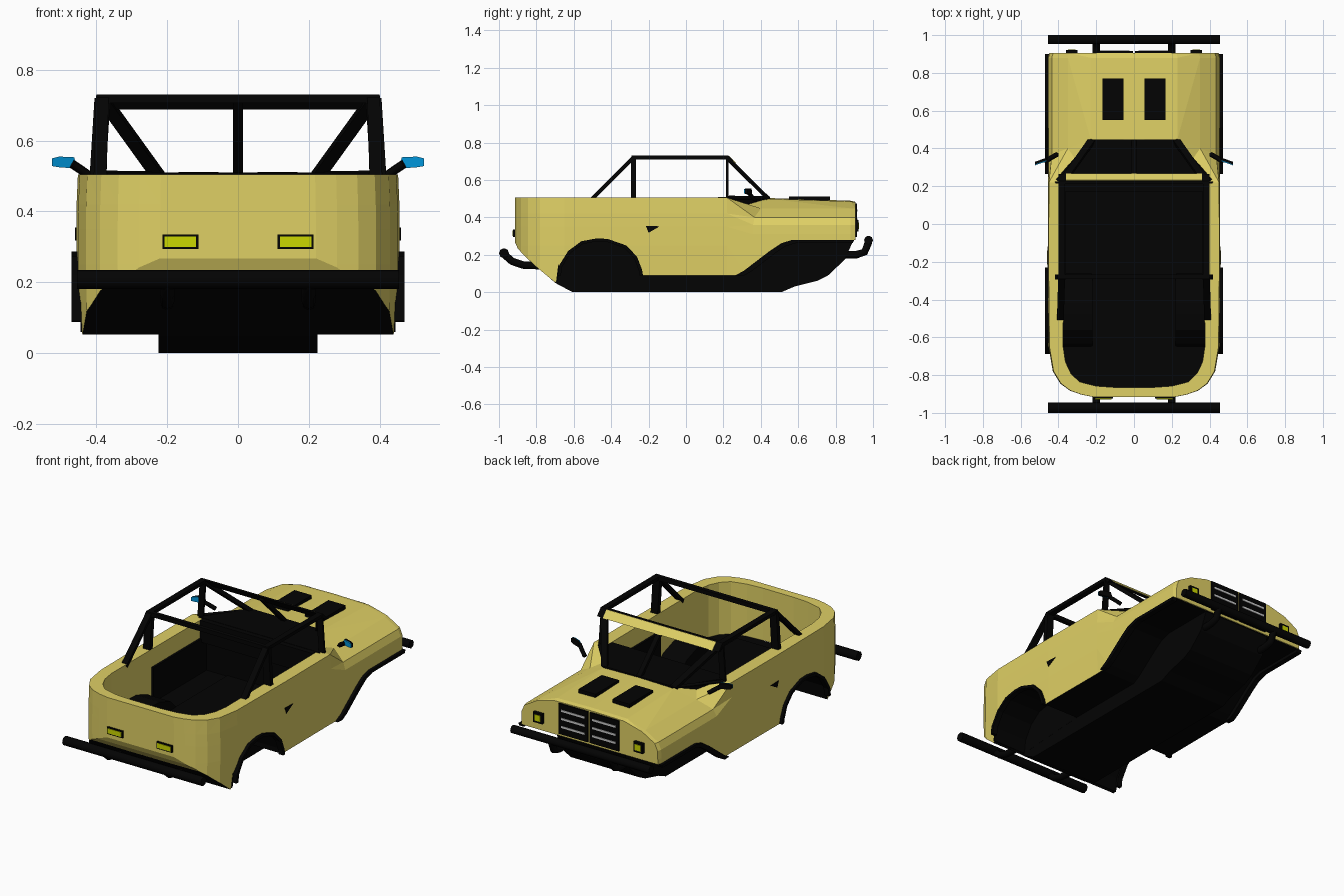
import bpy, bmesh
from mathutils import Vector

if "Cube" in bpy.data.objects:
    bpy.data.objects.remove(bpy.data.objects["Cube"])


def material(name, rgb):
    m = bpy.data.materials.new(name)
    m.diffuse_color = (*rgb, 1)
    m.use_nodes = True
    m.node_tree.nodes["Principled BSDF"].inputs["Base Color"].default_value = m.diffuse_color
    return m


SAND = material("sand_paint", (0.74, 0.63, 0.13))
BLACK = material("black_trim", (0.001, 0.001, 0.001))
LAMP = material("lamp_yellow", (0.6, 0.68, 0.0))
BLUE = material("mirror_blue", (0.0, 0.3, 0.7))


def finish(name, bm, mat=None):
    bmesh.ops.recalc_face_normals(bm, faces=bm.faces)
    me = bpy.data.meshes.new(name)
    bm.to_mesh(me)
    bm.free()
    ob = bpy.data.objects.new(name, me)
    bpy.context.collection.objects.link(ob)
    if mat:
        me.materials.append(mat)
    return ob


def skin(name, a, b, mat=None):
    """Join two matching closed outlines into a solid."""
    bm = bmesh.new()
    r0, r1 = [[bm.verts.new(p) for p in r] for r in (a, b)]
    bm.faces.new(r0)
    bm.faces.new(r1)
    for i in range(len(r0)):
        j = (i + 1) % len(r0)
        bm.faces.new((r0[i], r0[j], r1[j], r1[i]))
    return finish(name, bm, mat)


def prism(name, pts, axis, a, b, mat=None):
    """Extrude a (y,z) outline along x, or an (x,y) outline along z."""
    return skin(name, *[[(t, p, q) if axis == 'x' else (p, q, t) for p, q in pts] for t in (a, b)], mat)


def box(name, x, y, z, mat=None):
    return prism(name, [(x[0], y[0]), (x[1], y[0]), (x[1], y[1]), (x[0], y[1])], 'z', *z, mat)


def beam(name, p, q, w, t, mat=BLACK):
    """Flat bar from p to q: w wide along x, t thick across."""
    p, q = Vector(p), Vector(q)
    u = Vector((w / 2, 0, 0))
    v = (q - p).cross(Vector((1, 0, 0))).normalized() * t / 2
    return skin(name, *[[c + u + v, c - u + v, c - u - v, c + u - v] for c in (p, q)], mat)


def tube(name, pts, r, res=0, mat=BLACK):
    cu = bpy.data.curves.new(name, 'CURVE')
    cu.dimensions = '3D'
    cu.bevel_depth, cu.bevel_resolution, cu.use_fill_caps = r, res, True
    sp = cu.splines.new('POLY')
    sp.points.add(len(pts) - 1)
    for p, c in zip(sp.points, pts):
        p.co = (*c, 1)
    tmp = bpy.data.objects.new(name + "_path", cu)
    bpy.context.collection.objects.link(tmp)
    me = bpy.data.meshes.new_from_object(tmp.evaluated_get(bpy.context.evaluated_depsgraph_get()))
    bpy.data.objects.remove(tmp)
    ob = bpy.data.objects.new(name, me)
    bpy.context.collection.objects.link(ob)
    me.materials.clear()
    me.materials.append(mat)
    return ob


# Body: half sections lofted from the tail to the nose
def tub(w):
    return [(w * .99, .04), (w, .25), (w, .35), (w * .998, .42), (w * .99, .505), (w * .5, .505), (0, .505)]


def hood(k, top):
    return [(.455 * k, .04), (.455 * k, .31), (.453 * k, .36), (.435 * k, .4),
            (.35 * k, .448), (.23 * k, top - .004), (0, top)]


sections = [(-.915, tub(.22)), (-.903, tub(.28)), (-.882, tub(.34)), (-.845, tub(.39)), (-.78, tub(.43)),
            (-.65, tub(.452)), (-.2, tub(.457)), (.22, tub(.455)), (.45, hood(1, .503)),
            (.88, hood(1, .489)), (.905, hood(.985, .483))]
bm = bmesh.new()
rings = []
for y, half in sections:
    ring = half + [(-x, z) for x, z in reversed(half[:-1])]
    # the cowl joint sweeps backwards towards the sides
    sweep = .09 / .22 if y == .45 else 0
    rings.append([bm.verts.new((x, y - sweep * max(0, abs(x) - .23), z)) for x, z in ring])
for r0, r1 in zip(rings, rings[1:]):
    n = len(r0)
    for i in range(n):
        bm.faces.new((r0[i], r0[(i + 1) % n], r1[(i + 1) % n], r1[i]))
bm.faces.new(rings[0])
bm.faces.new(rings[-1])
bmesh.ops.triangulate(bm, faces=[f for f in bm.faces if len(f.verts) == 4])
body = finish("body", bm, SAND)

# Cut the wheel arches, tail slope and cockpit
rear_arch = [(-.69, .06), (-.68, .14), (-.63, .22), (-.56, .272), (-.48, .287),
             (-.42, .285), (-.32, .25), (-.262, .19), (-.235, .12), (-.23, .09)]
front_arch = [(.265, .09), (.31, .115), (.45, .222), (.51, .262), (.57, .28), (.9, .28)]
under = [(-1.1, -.2), (-1.1, .3), (-.93, .3), (-.9, .235), (-.87, .2), (-.8, .135), (-.7, .052)]
under += rear_arch + front_arch + [(1.1, .28), (1.1, -.2)]
half = [(.372, .22), (.375, -.65), (.363, -.73), (.335, -.79), (.29, -.835), (.2, -.858), (.1, -.865)]
cockpit = half + [(-x, y) for x, y in reversed(half)]
for cutter in (prism("underside_cutter", under, 'x', -.7, .7),
               prism("cockpit_cutter", cockpit, 'z', .195, 1)):
    mod = body.modifiers.new("cut", 'BOOLEAN')
    mod.operation, mod.solver, mod.object = 'DIFFERENCE', 'EXACT', cutter
    bpy.context.view_layer.objects.active = body
    bpy.ops.object.modifier_apply(modifier=mod.name)
    bpy.data.objects.remove(cutter)

# Black underside, floor and firewall on the body
me = body.data
me.materials.clear()
me.materials.append(SAND)
me.materials.append(BLACK)
for p in me.polygons:
    c, n = p.center, p.normal
    lower = c.z < .288 and abs(n.x) < .3 and -.86 < c.y < .88 and n.z < .9
    in_tub = abs(c.x) < .37 and c.y < .221
    floor = n.z > .9 and c.z < .3
    firewall = n.y < -.9 and in_tub and c.y > .2
    tub_wall = in_tub and abs(n.z) < .1 and c.z > .19 and c.y < .2
    p.material_index = int((lower and not tub_wall) or floor or firewall)

# Chassis
prism("chassis", [(-.8, .14), (-.7, .05), (-.61, .002), (-.58, 0), (.51, 0), (.58, .03), (.7, .06), (.76, .09),
                  (.85, .175), (.895, .279), (.23, .279), (.23, .2), (-.8, .2)], 'x', -.224, .224, BLACK)


def scaled(pts, c, k):
    return [(c[0] + (p[0] - c[0]) * k, c[1] + (p[1] - c[1]) * k) for p in pts]


for s, side in ((1, "right"), (-1, "left")):
    # Wheel arch flares
    for nm, arch, c in (("rear", [(-.687, .09)] + rear_arch[1:], (-.46, .09)), ("front", front_arch, (.8, .06))):
        prism(f"{nm}_{side}_flare", arch + scaled(arch, c, .92)[::-1], 'x', s * .44, s * .471, BLACK)
    # Rear wheel housing: arched shell closed on the inner side
    bm = bmesh.new()
    inner = [bm.verts.new((s * .222, *p)) for p in rear_arch]
    outer = [bm.verts.new((s * .445, *p)) for p in rear_arch]
    for i in range(len(inner) - 1):
        bm.faces.new((inner[i], inner[i + 1], outer[i + 1], outer[i]))
    bm.faces.new(inner)
    sol = finish(f"{side}_wheel_housing", bm, BLACK).modifiers.new("thickness", 'SOLIDIFY')
    sol.thickness, sol.offset = .008, 0
    # Cabin side panel
    box(f"{side}_cabin_panel", sorted((s * .36, s * .373)), (-.28, .221), (.19, .4), BLACK)
    # Roll cage side: rear brace, hoop, roof rail, post, windscreen pillar
    top_f, top_r = (s * .383, .22, .72), (s * .383, -.28, .72)
    beam(f"{side}_rear_brace", top_r, (s * .39, -.51, .49), .036, .02)
    beam(f"{side}_hoop_post", top_r, (s * .398, -.28, .48), .045, .026)
    beam(f"{side}_roof_rail", (s * .383, -.292, .72), (s * .383, .228, .72), .034, .02)
    beam(f"{side}_front_post", top_f, (s * .4, .22, .49), .036, .012)
    beam(f"{side}_screen_pillar", (s * .38, .222, .715), (s * .225, .44, .5), .04, .022)
    tube(f"{side}_screen_base", [(s * .405, .23, .506), (s * .22, .445, .503)], .01)
    # Mirror: arm, shell and blue glass
    tube(f"{side}_mirror_arm", [(s * .405, .37, .49), (s * .44, .35, .515), (s * .47, .33, .535)], .013)
    glass = [(.455, .522), (.463, .553), (.505, .555), (.525, .55), (.525, .528), (.5, .524)]
    for nm, y0, y1, mat in (("shell", .338, .352, BLACK), ("glass", .333, .338, BLUE)):
        skin(f"{side}_mirror_{nm}", *[[(s * x, y - (x - .46) * .35, z) for x, z in glass] for y in (y0, y1)], mat)
    # Door handle
    prism(f"{side}_door_handle", [(-.215, .355), (-.14, .352), (-.2, .318)], 'x', s * .44, s * .46, BLACK)
    # Hood vents
    box(f"{side}_hood_vent", sorted((s * .055, s * .168)), (.55, .77), (.47, .512), BLACK)
    # Grille half with grey slats
    box(f"{side}_grille", sorted((s * .006, s * .198)), (.89, .915), (.295, .475), BLACK)
    for i in range(3):
        z = .335 + i * .048
        box(f"{side}_grille_slat_{i + 1}", sorted((s * .025, s * .18)), (.91, .918), (z, z + .012))
    # Headlight and tail light with black frames
    box(f"{side}_headlight_frame", sorted((s * .3, s * .36)), (.89, .922), (.325, .385), BLACK)
    box(f"{side}_headlight", sorted((s * .311, s * .349)), (.9, .925), (.337, .373), LAMP)
    box(f"{side}_tail_light_frame", sorted((s * .112, s * .213)), (-.925, -.9), (.294, .335), BLACK)
    box(f"{side}_tail_light", sorted((s * .118, s * .207)), (-.928, -.9), (.3, .329), LAMP)
    # Bumper brackets
    x = s * .2
    tube(f"{side}_rear_bracket", [(x, -.74, .14), (x, -.87, .145), (x, -.93, .165), (x, -.975, .205)], .02, 2)
    tube(f"{side}_front_bracket", [(x, .8, .2), (x, .91, .2), (x, .955, .215), (x, .977, .27)], .02, 2)

# Windscreen header with painted front, rear cross bar, centre bar and cowl
prism("screen_header", [(.212, .73), (.228, .73), (.264, .69), (.244, .688)], 'x', -.4, .4, BLACK)
prism("header_paint", [(.228, .728), (.232, .728), (.268, .69), (.264, .69)], 'x', -.36, .36, SAND)
box("rear_cross_bar", (-.4, .4), (-.292, -.268), (.706, .73), BLACK)
beam("centre_screen_bar", (0, .222, .715), (0, .44, .5), .028, .02)
prism("cowl", [(-.4, .2), (.4, .2), (.22, .447), (-.22, .447)], 'z', .47, .51, BLACK)
box("dashboard", (-.37, .37), (.17, .23), (.38, .508), BLACK)

# Bumpers
tube("rear_bumper", [(-.455, -.973, .208), (.455, -.973, .208)], .027, 2)
tube("front_bumper", [(-.455, .976, .278), (.455, .976, .278)], .024, 2)
